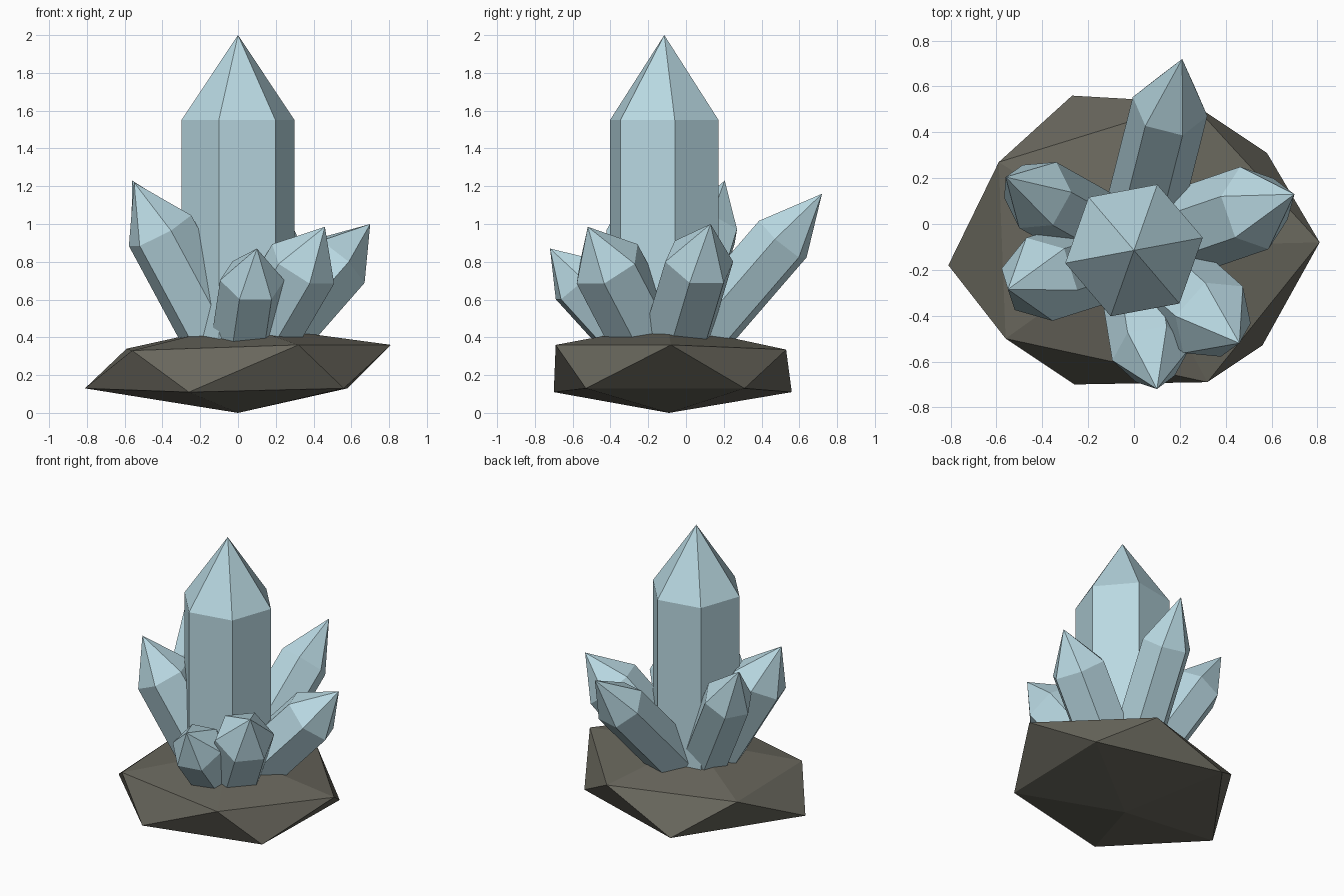
import bpy, bmesh, math
from mathutils import Vector

cube = bpy.data.objects.get("Cube")
if cube:
    bpy.data.objects.remove(cube, do_unlink=True)


def material(name, rgb):
    m = bpy.data.materials.new(name)
    m.use_nodes = True
    m.diffuse_color = (*rgb, 1)
    m.node_tree.nodes["Principled BSDF"].inputs["Base Color"].default_value = (*rgb, 1)
    return m


ICE = material("pale_ice_blue", (0.485, 0.69, 0.76))
ROCK = material("grey_brown_rock", (0.138, 0.133, 0.107))


def add_object(name, bm, mat):
    bmesh.ops.recalc_face_normals(bm, faces=bm.faces)
    mesh = bpy.data.meshes.new(name)
    bm.to_mesh(mesh)
    bm.free()
    mesh.materials.append(mat)
    obj = bpy.data.objects.new(name, mesh)
    bpy.context.collection.objects.link(obj)


def crystal(name, root, tip, radius, shoulder, corner):
    """Six-sided prism from root to the shoulder fraction, then a point."""
    root, tip = Vector(root), Vector(tip)
    axis = (tip - root).normalized()
    u = Vector(corner).normalized()
    v = axis.cross(u)
    bm = bmesh.new()

    def ring(centre):
        angles = [math.radians(60 * i) for i in range(6)]
        return [bm.verts.new(centre + radius * (u * math.cos(a) + v * math.sin(a))) for a in angles]

    low, high = ring(root), ring(root.lerp(tip, shoulder))
    point = bm.verts.new(tip)
    bm.faces.new(low)
    for i in range(6):
        j = (i + 1) % 6
        bm.faces.new((low[i], low[j], high[j], high[i]))
        bm.faces.new((high[i], high[j], point))
    add_object(name, bm, ICE)


# Faceted rock: uneven flattened twenty-sided stone
rock_points = [
    (0, -0.09, 0), (0, -0.1, 0.47),
    (-0.81, -0.18, 0.13), (-0.26, -0.7, 0.11), (0.56, -0.53, 0.13),
    (0.58, 0.31, 0.13), (-0.27, 0.56, 0.11),
    (-0.56, -0.5, 0.33), (0.32, -0.69, 0.36), (0.81, -0.08, 0.36),
    (0.25, 0.53, 0.335), (-0.59, 0.27, 0.34),
]
bm = bmesh.new()
for p in rock_points:
    bm.verts.new(p)
bmesh.ops.convex_hull(bm, input=bm.verts)
add_object("rock_base", bm, ROCK)

# Tall upright crystal
turn = math.radians(10.5)
crystal("main_crystal", (0, -0.115, 0.2), (0, -0.115, 2), 0.305, 0.75,
        (math.cos(turn), math.sin(turn), 0))

# Leaning crystals fan out from one buried point
ROOT = Vector((0, -0.11, 0.2))
leaning = {
    "back_crystal": ((0.21, 0.72, 1.16), 0.168),
    "left_crystal": ((0.70, 0.13, 1.0), 0.19),
    "front_left_crystal": ((0.46, -0.52, 0.985), 0.195),
    "front_crystal": ((0.10, -0.72, 0.87), 0.172),
    "front_right_crystal": ((-0.55, -0.285, 1.22), 0.19),
    "back_right_crystal": ((-0.56, 0.205, 1.23), 0.165),
}
for name, (tip, radius) in leaning.items():
    lean = Vector(tip) - ROOT
    crystal(name, ROOT, tip, radius, 0.75, (lean.y, -lean.x, 0))
